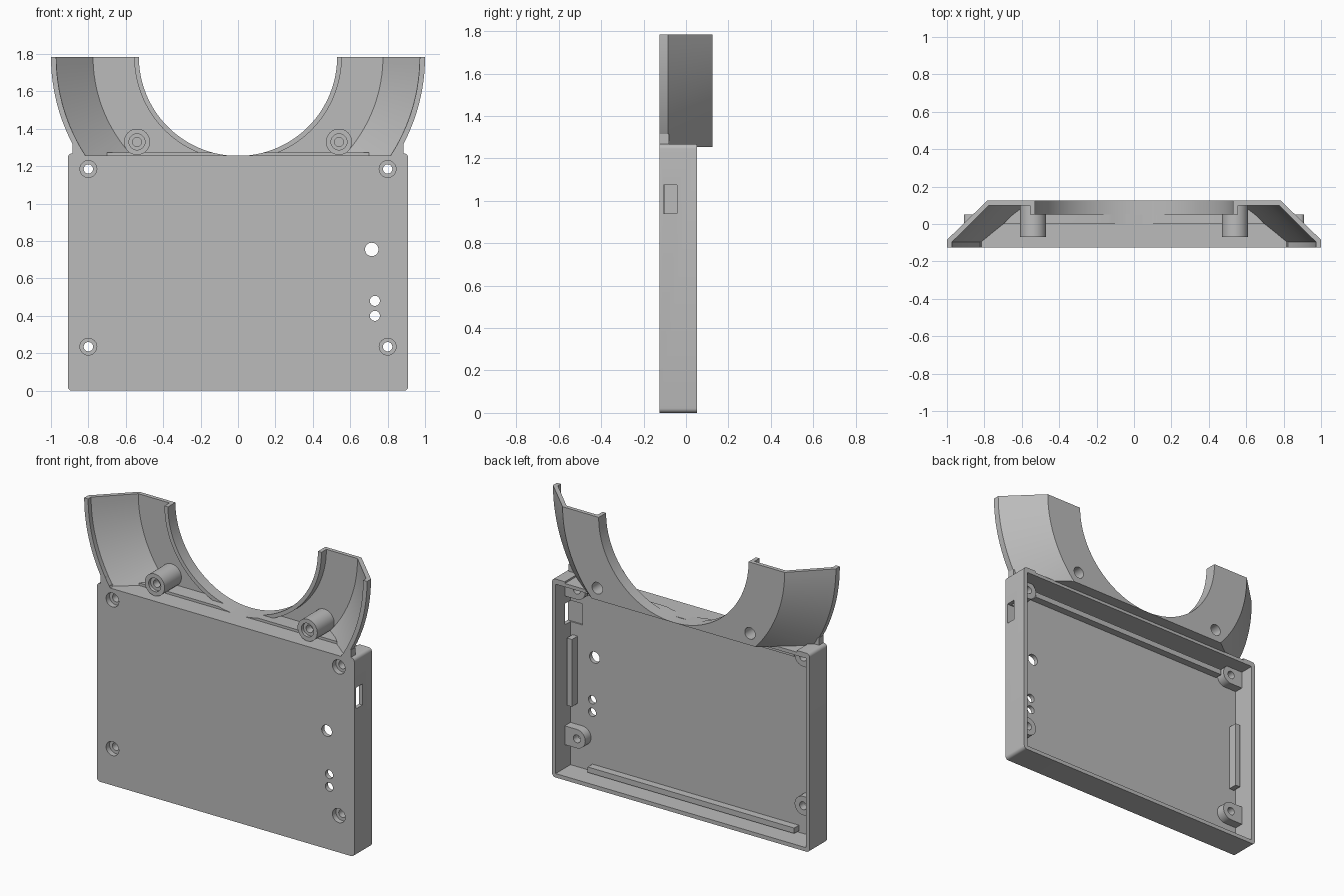
import bpy, bmesh
from math import pi, cos, sin, radians

old = bpy.data.objects.get("Cube")
if old:
    bpy.data.objects.remove(old)

grey = bpy.data.materials.new("plain grey")
grey.use_nodes = True
COLOUR = (0.5, 0.5, 0.5, 1)
grey.diffuse_color = COLOUR
grey.node_tree.nodes["Principled BSDF"].inputs["Base Color"].default_value = COLOUR

FRONT, BACK, RIM = -0.125, 0.125, 0.052    # depths of front face, ring back, box rim
FLOOR, TOP = 1.257, 1.785                  # ring floor height, ring centre height


def finish(name, bm):
    bmesh.ops.recalc_face_normals(bm, faces=bm.faces)
    mesh = bpy.data.meshes.new(name)
    bm.to_mesh(mesh)
    bm.free()
    ob = bpy.data.objects.new(name, mesh)
    bpy.context.collection.objects.link(ob)
    mesh.materials.append(grey)
    return ob


def prism(name, points, y0, y1):
    """Extrude an x-z outline along y."""
    bm = bmesh.new()
    face = bm.faces.new([bm.verts.new((x, y0, z)) for x, z in points])
    out = bmesh.ops.extrude_face_region(bm, geom=[face])
    for v in out["geom"]:
        if isinstance(v, bmesh.types.BMVert):
            v.co.y = y1
    return finish(name, bm)


def block(name, x0, x1, y0, y1, z0, z1):
    return prism(name, [(x0, z0), (x1, z0), (x1, z1), (x0, z1)], y0, y1)


def arc(x, z, r, a0, a1, n):
    return [(x + r * cos(a0 + (a1 - a0) * i / n), z + r * sin(a0 + (a1 - a0) * i / n))
            for i in range(n + 1)]


def disc(name, x, z, r, y0, y1, n=32):
    return prism(name, arc(x, z, r, 0, 2 * pi, n)[:-1], y0, y1)


def rounded(name, x, z0, z1, r, y0, y1):
    pts = []
    for i, (cx, cz) in enumerate([(x - r, z1 - r), (r - x, z1 - r), (r - x, z0 + r), (x - r, z0 + r)]):
        pts += arc(cx, cz, r, i * pi / 2, (i + 1) * pi / 2, 5)
    return prism(name, pts, y0, y1)


def carve(ob, cutters):
    """Subtract the cutters, bake the result and discard them."""
    for c in cutters:
        c.hide_render = True
        m = ob.modifiers.new("cut", "BOOLEAN")
        m.operation, m.solver, m.object = "DIFFERENCE", "EXACT", c
    dg = bpy.context.evaluated_depsgraph_get()
    mesh = bpy.data.meshes.new_from_object(ob.evaluated_get(dg))
    ob.modifiers.clear()
    ob.data = mesh
    for c in cutters:
        bpy.data.objects.remove(c)
    return ob


parts = []
SCREWS = [(sx * 0.8, z) for sx in (-1, 1) for z in (0.235, 1.185)]


def screw_cutters(x, z):
    return [disc("counterbore", x, z, 0.045, -0.2, -0.09), disc("screw_hole", x, z, 0.025, -0.2, 0)]


# Enclosure: shallow tray, open at the back
cuts = [block("cavity", -0.885, 0.885, -0.098, 0.3, 0.025, 1.235),
        block("top_recess", -0.82, 0.82, -0.3, 0.3, FLOOR, 1.4),
        block("port", 0.8, 1, -0.107, -0.043, 0.94, 1.075)]
for x, z, r in [(0.715, 0.755, 0.036), (0.732, 0.48, 0.027), (0.732, 0.4, 0.027)]:
    cuts.append(disc("light_hole", x, z, r, -0.2, 0))
for x, z in SCREWS:
    cuts += screw_cutters(x, z)
parts.append(carve(rounded("enclosure", 0.91, 0, 1.268, 0.022, FRONT, RIM), cuts))

# Screw posts joined to the side walls
for x, z in SCREWS:
    s = 1 if x > 0 else -1
    pts = [(s * px, pz) for px, pz in
           [(0.89, z - 0.06)] + arc(0.8, z, 0.06, 1.5 * pi, 0.5 * pi, 16) + [(0.89, z + 0.06)]]
    parts.append(carve(prism("screw_post", pts, -0.105, -0.04), screw_cutters(x, z)))

# Support bars on the inside of the tray
for z in (0.035, 1.165):
    parts.append(block("long_bar", -0.73, 0.73, -0.1, -0.05, z, z + 0.035))
for x in (-0.87, 0.835):
    parts.append(block("side_bar", x, x + 0.035, -0.1, -0.04, 0.43, 0.86))

# Half ring: cross-section (radius, depth) swept around the lower half circle
section = [(1, FRONT), (1, -0.085), (0.785, BACK), (0.53, BACK), (0.53, 0.05), (0.555, 0.05),
           (0.555, 0.1), (0.775, 0.1), (0.972, -0.095), (0.972, FRONT)]
bm = bmesh.new()
STEPS = 72
rows = []
for i in range(STEPS + 1):
    a = pi + pi * i / STEPS
    rows.append([bm.verts.new((r * cos(a), y, TOP + r * sin(a))) for r, y in section])
for p, q in zip(rows, rows[1:]):
    for k in range(len(section)):
        j = (k + 1) % len(section)
        bm.faces.new((p[k], p[j], q[j], q[k]))
bm.faces.new(rows[0])
bm.faces.new(rows[-1])
ring = finish("half_ring", bm)
BOSSES = [(-0.54, 1.33), (0.54, 1.33)]
cuts = [block("below", -2, 2, -1, 1, 0, FLOOR - 0.003)]
cuts += [disc("back_hole", x, z, 0.037, 0.03, 0.2) for x, z in BOSSES]
parts.append(carve(ring, cuts))

# Ring floor bridging the tray and the ring back
bm = bmesh.new()
outline = [(-0.7, 0), (0.7, 0), (0.59, 0.11), (-0.59, 0.11)]
face = bm.faces.new([bm.verts.new((x, y, FLOOR - 0.003)) for x, y in outline])
out = bmesh.ops.extrude_face_region(bm, geom=[face])
for v in out["geom"]:
    if isinstance(v, bmesh.types.BMVert):
        v.co.z = 1.273
parts.append(carve(finish("ring_floor", bm), [disc("opening", 0, TOP, 0.53, -1, 1, 144)]))

# Hollow mounting bosses in the ring
for x, z in BOSSES:
    parts.append(carve(disc("ring_boss", x, z, 0.07, -0.07, 0.11),
                       [disc("recess", x, z, 0.043, -0.2, -0.05),
                        disc("pilot", x, z, 0.024, -0.2, 0),
                        disc("back_hole", x, z, 0.037, 0.03, 0.2)]))

# Small shoulders where the ring meets the tray
for x in (-0.885, 0.85):
    parts.append(block("shoulder", x, x + 0.035, FRONT, -0.08, 1.25, 1.315))

# Smooth round surfaces, keep edges sharp
bpy.ops.object.select_all(action="DESELECT")
for ob in parts:
    ob.select_set(True)
bpy.context.view_layer.objects.active = parts[0]
bpy.ops.object.shade_smooth_by_angle(angle=radians(25))
